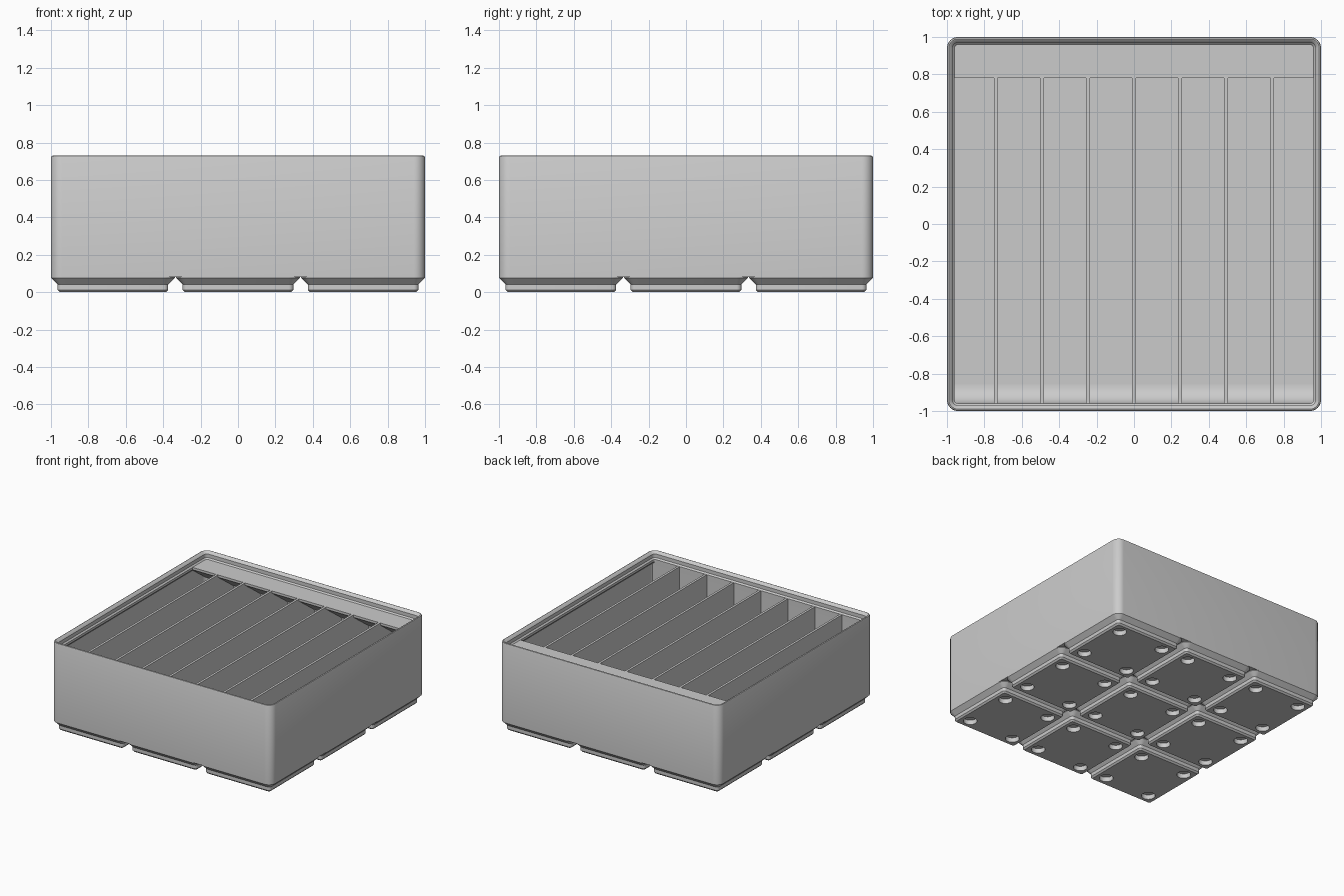
import bpy, bmesh, math
from mathutils import Matrix

RADIUS = 0.06          # outer corner radius
FLOOR, RIM = 0.112, 0.669
PITCH = 0.669

cube = bpy.data.objects.get("Cube")
if cube:
    bpy.data.objects.remove(cube, do_unlink=True)

grey = bpy.data.materials.new("light_grey_plastic")
grey.use_nodes = True
grey.diffuse_color = (0.6, 0.6, 0.6, 1)
grey.node_tree.nodes["Principled BSDF"].inputs["Base Color"].default_value = (0.6, 0.6, 0.6, 1)


def finish(name, bm):
    bmesh.ops.recalc_face_normals(bm, faces=bm.faces)
    mesh = bpy.data.meshes.new(name)
    bm.to_mesh(mesh)
    bm.free()
    mesh.materials.append(grey)
    ob = bpy.data.objects.new(name, mesh)
    bpy.context.collection.objects.link(ob)
    return ob


def activate(ob):
    bpy.ops.object.select_all(action='DESELECT')
    ob.select_set(True)
    bpy.context.view_layer.objects.active = ob


def smooth(ob):
    activate(ob)
    bpy.ops.object.shade_smooth_by_angle(angle=math.radians(30))


def loft(name, profile, outer, steps=8):
    """Stack rounded squares given as (half width, height) and cap both ends."""
    bm = bmesh.new()
    rings = []
    for half, z in profile:
        r = max(RADIUS - (outer - half), 0.0127)
        ring = []
        for quarter in range(4):
            mid = math.radians(45 + 90 * quarter)
            cx = math.copysign(half - r, math.cos(mid))
            cy = math.copysign(half - r, math.sin(mid))
            for k in range(steps + 1):
                a = math.pi / 2 * (quarter + k / steps)
                ring.append(bm.verts.new((cx + r * math.cos(a), cy + r * math.sin(a), z)))
        rings.append(ring)
    for low, high in zip(rings, rings[1:]):
        for i in range(len(low)):
            j = (i + 1) % len(low)
            bm.faces.new((low[i], low[j], high[j], high[i]))
    bm.faces.new(rings[0])
    bm.faces.new(rings[-1])
    return finish(name, bm)


def extrude_x(name, profile, x0, x1):
    """Sweep a (y, z) outline along x."""
    bm = bmesh.new()
    face = bm.faces.new([bm.verts.new((x0, y, z)) for y, z in profile])
    new = bmesh.ops.extrude_face_region(bm, geom=[face])["geom"]
    verts = [v for v in new if isinstance(v, bmesh.types.BMVert)]
    bmesh.ops.translate(bm, verts=verts, vec=(x1 - x0, 0, 0))
    return finish(name, bm)


# Bin shell: up the outside, over the stepped rim, down the inside to the floor
smooth(loft("bin_shell", [
    (1, 0.08), (1, 0.72), (0.997, 0.727), (0.99, 0.73), (0.984, 0.727),
    (0.97, 0.709), (0.97, 0.68), (0.959, RIM), (0.959, 0.65),
    (0.985, 0.624), (0.985, FLOOR)], 1))

# Foot with four round pockets, repeated in a three by three grid
foot = loft("base_feet", [(0.284, 0), (0.296, 0.0127), (0.296, 0.0414),
                          (0.331, 0.076), (0.331, 0.08)], 0.331)
bm = bmesh.new()
for sx in (-1, 1):
    for sy in (-1, 1):
        bmesh.ops.create_cone(bm, cap_ends=True, segments=32, radius1=0.052, radius2=0.052,
                              depth=0.076, matrix=Matrix.Translation((sx * 0.207, sy * 0.207, 0)))
pockets = finish("pocket_cutter", bm)
pockets.hide_render = True
cut = foot.modifiers.new("pockets", 'BOOLEAN')
cut.operation = 'DIFFERENCE'
cut.solver = 'EXACT'
cut.object = pockets
activate(foot)
bpy.ops.object.modifier_apply(modifier=cut.name)
bpy.data.objects.remove(pockets, do_unlink=True)
smooth(foot)
foot.location = (-PITCH, -PITCH, 0)
for axis in range(2):
    grid = foot.modifiers.new("grid", 'ARRAY')
    grid.count = 3
    grid.use_relative_offset = False
    grid.use_constant_offset = True
    offset = [0, 0, 0]
    offset[axis] = PITCH
    grid.constant_offset_displace = offset

# Seven thin dividers
for i in range(-3, 4):
    x = i * 0.246
    extrude_x(f"divider_{i + 4}", [(-0.98, FLOOR - 0.01), (0.98, FLOOR - 0.01),
                                   (0.98, RIM), (-0.98, RIM)], x - 0.0095, x + 0.0095)

# Label shelf along the back, with a sloped underside
extrude_x("label_shelf", [(0.78, RIM + 0.0005), (0.975, RIM + 0.0005),
                          (0.975, 0.508), (0.78, 0.65)], -0.975, 0.975)

# Front lining that curves into the floor
r = 0.1
curve = [(-0.959 + r - r * math.cos(a), FLOOR + r - r * math.sin(a))
         for a in (math.pi / 2 * k / 10 for k in range(11))]
smooth(extrude_x("front_scoop", [(-0.975, FLOOR), (-0.975, RIM), (-0.959, RIM)] + curve,
                 -0.975, 0.975))
